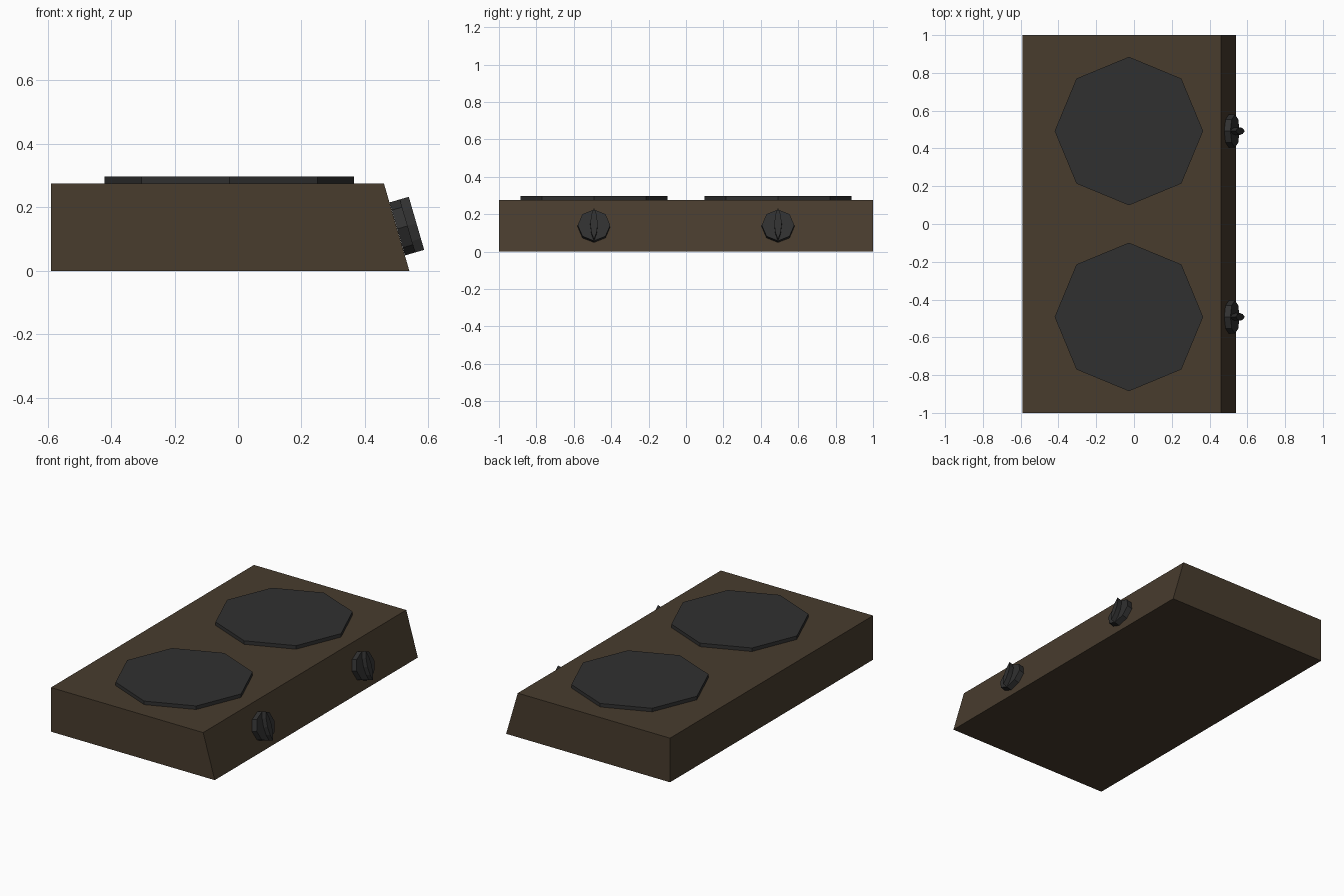
import bpy, math
from mathutils import Matrix, Vector

if "Cube" in bpy.data.objects:
    bpy.data.objects.remove(bpy.data.objects["Cube"])


def material(name, color):
    m = bpy.data.materials.new(name)
    m.diffuse_color = (*color, 1)
    m.use_nodes = True
    m.node_tree.nodes["Principled BSDF"].inputs["Base Color"].default_value = m.diffuse_color
    return m


brown = material("brown_enamel", (0.065, 0.045, 0.027))
black = material("dark_iron", (0.03, 0.03, 0.03))


def prism(name, outline, depth, matrix, mat, top_scale=1.0):
    """Extrude a 2D outline along local z, optionally tapering the far end."""
    n = len(outline)
    verts = [(x, y, 0) for x, y in outline]
    verts += [(x * top_scale, y * top_scale, depth) for x, y in outline]
    faces = [tuple(reversed(range(n))), tuple(range(n, 2 * n))]
    faces += [(i, (i + 1) % n, (i + 1) % n + n, i + n) for i in range(n)]
    mesh = bpy.data.meshes.new(name)
    mesh.from_pydata(verts, [], faces)
    mesh.materials.append(mat)
    obj = bpy.data.objects.new(name, mesh)
    obj.matrix_world = matrix
    bpy.context.collection.objects.link(obj)
    return obj


def frame(x_axis, y_axis, origin):
    x, y = Vector(x_axis).normalized(), Vector(y_axis).normalized()
    m = Matrix((x, y, x.cross(y))).transposed().to_4x4()
    m.translation = origin
    return m


def octagon(r):
    return [(r * math.cos(i * math.pi / 4), r * math.sin(i * math.pi / 4)) for i in range(8)]


# Body with a slanted control face, profile extruded along y
profile = [(-0.59, 0), (0.54, 0), (0.46, 0.275), (-0.59, 0.275)]
prism("body", profile, 2.0, frame((1, 0, 0), (0, 0, 1), (0, 1, 0)), brown)

# Pointed grip outline, long axis running up the slanted face
grip = [(0, -0.087), (0.014, -0.05), (0.02, 0), (0.014, 0.05),
        (0, 0.087), (-0.014, 0.05), (-0.02, 0), (-0.014, -0.05)]

for side, y in (("left", -0.492), ("right", 0.492)):
    # Hot plate
    prism(side + "_hot_plate", octagon(0.393), 0.022,
          Matrix.Translation((-0.027, y, 0.275)), black)
    # Control knob: disc and raised grip
    face = frame((0, 1, 0), (-0.08, 0, 0.275), (0.502, y, 0.132))
    prism(side + "_knob_disc", octagon(0.087), 0.034, face, black)
    prism(side + "_knob_grip", grip, 0.029,
          face @ Matrix.Translation((0, 0, 0.034)), black)
